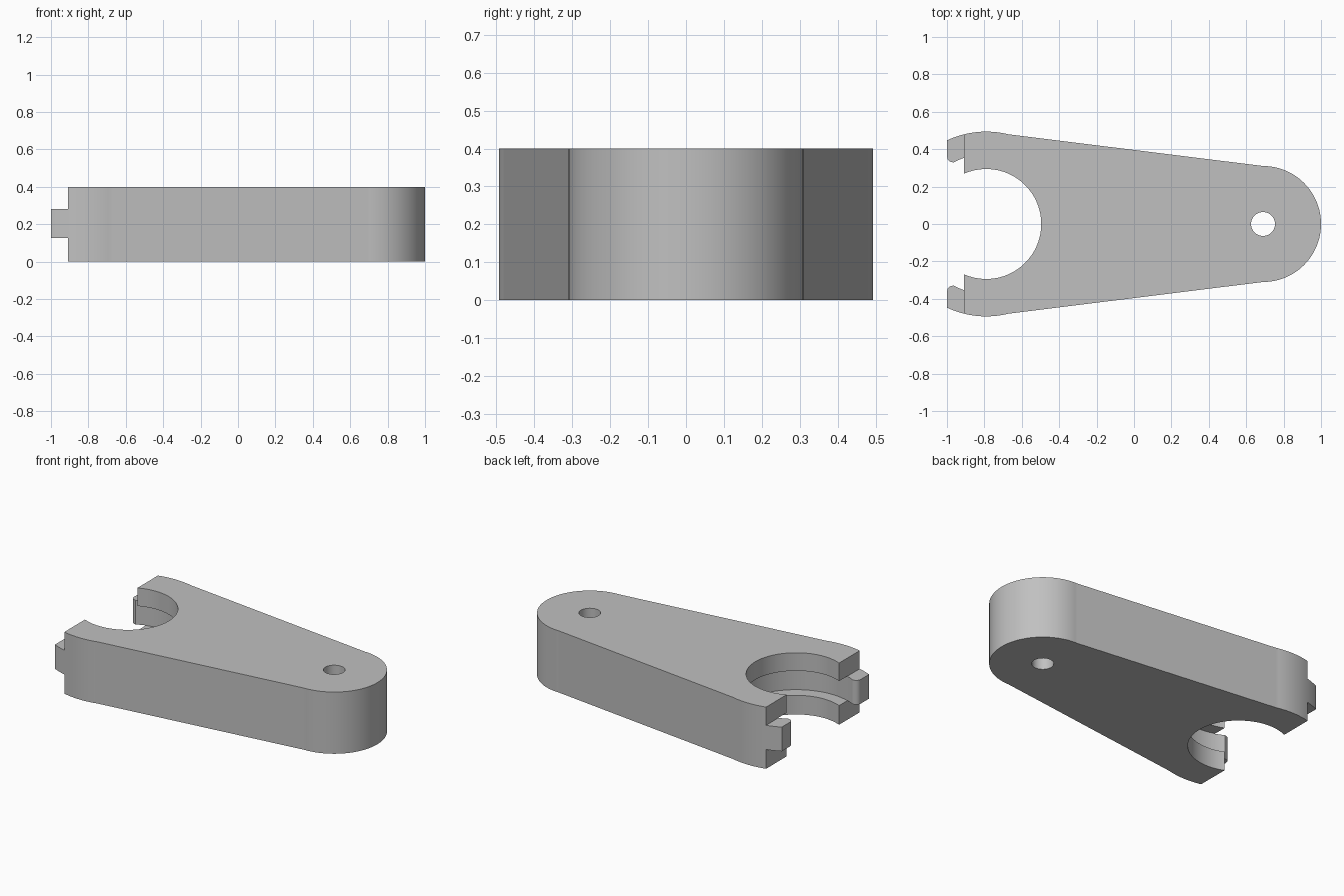
import bpy, bmesh
from math import cos, sin, acos, radians, pi

cube = bpy.data.objects.get("Cube")
if cube:
    bpy.data.objects.remove(cube, do_unlink=True)

HEIGHT = 0.4
BORE_X, PIN_X = -0.79, 0.69      # centres of the two ends
BIG_R, SMALL_R = 0.494, 0.31     # outer radii of the two ends
TIP_X, MOUTH_X = -1.0, -0.91     # ends of the tongues and of the jaws
SLOT_LOW, SLOT_HIGH = 0.125, 0.282

grey = bpy.data.materials.new("plain grey")
grey.use_nodes = True
colour = (0.53, 0.53, 0.53, 1)
grey.diffuse_color = colour
grey.node_tree.nodes["Principled BSDF"].inputs["Base Color"].default_value = colour


def arc(cx, r, start, end, steps):
    """Points on an arc centred on the long axis."""
    angles = [start + (end - start) * i / steps for i in range(steps + 1)]
    return [(cx + r * cos(a), r * sin(a)) for a in angles]


def mirrored(half):
    """Close an upper half outline with its reflection across the long axis."""
    return half + [(x, -y) for x, y in reversed(half) if abs(y) > 1e-5]


def prism(name, outline, low, high):
    bm = bmesh.new()
    base = bm.faces.new([bm.verts.new((x, y, low)) for x, y in outline])
    top = bmesh.ops.extrude_face_region(bm, geom=[base])["geom"]
    moved = [v for v in top if isinstance(v, bmesh.types.BMVert)]
    bmesh.ops.translate(bm, verts=moved, vec=(0, 0, high - low))
    bmesh.ops.recalc_face_normals(bm, faces=bm.faces)
    mesh = bpy.data.meshes.new(name)
    bm.to_mesh(mesh)
    bm.free()
    mesh.materials.append(grey)
    obj = bpy.data.objects.new(name, mesh)
    bpy.context.collection.objects.link(obj)
    return obj


def cut(body, name, outline, low, high):
    """Subtract a prism from the body and discard the cutter."""
    cutter = prism(name, outline, low, high)
    cutter.hide_render = True
    mod = body.modifiers.new(name, "BOOLEAN")
    mod.operation, mod.solver, mod.object = "DIFFERENCE", "EXACT", cutter
    bpy.ops.object.modifier_apply(modifier=mod.name)
    bpy.data.objects.remove(cutter, do_unlink=True)


# Tapered arm: round small end, straight flanks, big end cut off flat
tip_angle = acos((TIP_X - BORE_X) / BIG_R)
arm_half = (arc(PIN_X, SMALL_R, 0, pi / 2, 32)
            + arc(BORE_X, BIG_R, radians(76), tip_angle, 16))
arm = prism("link_arm", mirrored(arm_half), 0, HEIGHT)
bpy.ops.object.select_all(action="DESELECT")
bpy.context.view_layer.objects.active = arm
arm.select_set(True)

# Pin hole and large open bore
cut(arm, "pin_hole", arc(PIN_X, 0.064, 0, 2 * pi, 48)[:-1], -0.1, HEIGHT + 0.1)
cut(arm, "bore", arc(BORE_X, 0.294, 0, 2 * pi, 96)[:-1], -0.1, HEIGHT + 0.1)

# Jaws set back above and below the tongues
mouth = mirrored([(MOUTH_X, 0.7), (-1.2, 0.7)])
cut(arm, "lower_setback", mouth, -0.1, SLOT_LOW)
cut(arm, "upper_setback", mouth, SLOT_HIGH, HEIGHT + 0.1)

# Wider inner groove, flaring out around the rounded tongue tips
groove_r = 0.373
groove_half = (arc(BORE_X, groove_r, 0, acos((-0.965 - BORE_X) / groove_r), 40)
               + [(-0.976, 0.331), (-0.987, 0.336), (-0.996, 0.346),
                  (TIP_X, 0.36), (-1.1, 0.36)])
cut(arm, "groove", mirrored(groove_half), SLOT_LOW - 0.001, SLOT_HIGH + 0.001)

# Smooth curved walls with crisp edges
bpy.ops.object.shade_smooth_by_angle(angle=radians(30))
weighted = arm.modifiers.new("flat_face_normals", "WEIGHTED_NORMAL")
weighted.keep_sharp = True
